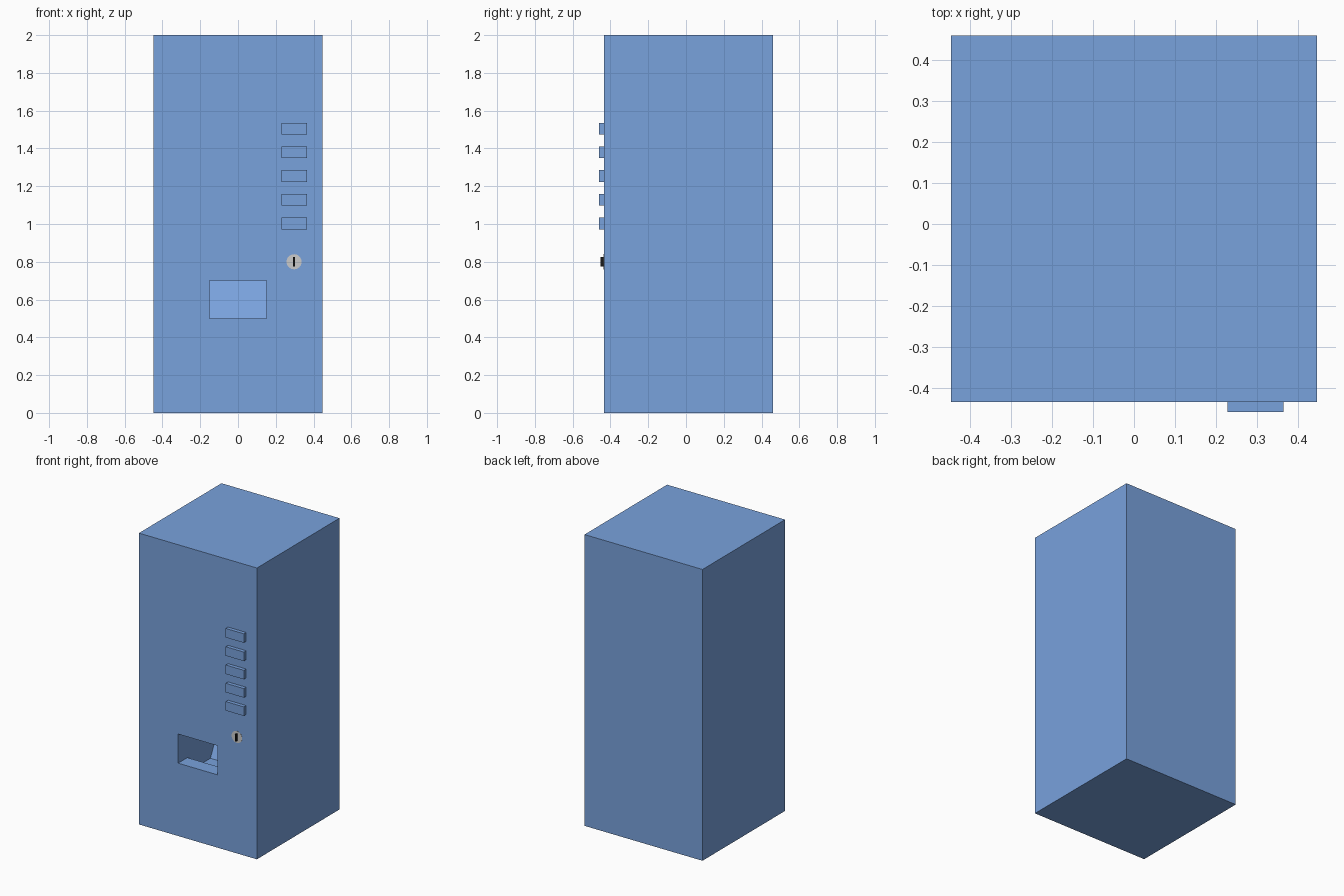
import bpy, bmesh, math

if "Cube" in bpy.data.objects:
    bpy.data.objects.remove(bpy.data.objects["Cube"])

FRONT, BACK, HALF, HEIGHT = -0.435, 0.461, 0.448, 2.0


def material(name, rgb):
    m = bpy.data.materials.new(name)
    m.diffuse_color = (*rgb, 1)
    m.use_nodes = True
    m.node_tree.nodes["Principled BSDF"].inputs["Base Color"].default_value = m.diffuse_color
    return m


BLUE = material("blue_paint", (0.19, 0.36, 0.72))
BLACK = material("black_slot", (0.01, 0.01, 0.01))


def finish(name, bm, mat=None):
    bmesh.ops.recalc_face_normals(bm, faces=bm.faces)
    me = bpy.data.meshes.new(name)
    bm.to_mesh(me)
    bm.free()
    if mat:
        me.materials.append(mat)
    ob = bpy.data.objects.new(name, me)
    bpy.context.collection.objects.link(ob)
    return ob


def extrude_x(name, profile, x0, x1, mat=None):
    """Extrude a (y, z) outline from x0 to x1."""
    bm = bmesh.new()
    face = bm.faces.new([bm.verts.new((x0, y, z)) for y, z in profile])
    ext = bmesh.ops.extrude_face_region(bm, geom=[face])["geom"]
    bmesh.ops.translate(bm, vec=(x1 - x0, 0, 0),
                        verts=[v for v in ext if isinstance(v, bmesh.types.BMVert)])
    return finish(name, bm, mat)


def box(name, x0, x1, y0, y1, z0, z1, mat=None):
    return extrude_x(name, [(y0, z0), (y1, z0), (y1, z1), (y0, z1)], x0, x1, mat)


# Cabinet
cabinet = box("cabinet", -HALF, HALF, FRONT, BACK, 0, HEIGHT, BLUE)

# Dispensing bay: lip, sunken tray and sloped chute
bay = [(FRONT - 0.1, 0.5), (FRONT + 0.1, 0.5), (FRONT + 0.1, 0.4),
       (FRONT + 0.35, 0.4), (FRONT + 0.5, 0.7), (FRONT - 0.1, 0.7)]
cutter = extrude_x("bay_cutter", bay, -0.15, 0.15, BLUE)
cutter.hide_render = True
cutter.hide_viewport = True
cut = cabinet.modifiers.new("bay", "BOOLEAN")
cut.object = cutter
cut.operation = "DIFFERENCE"
cut.solver = "EXACT"

# Selection buttons
for i in range(5):
    z = 1.003 + 0.1255 * i
    box(f"button_{i + 1}", 0.229, 0.366, -0.46, FRONT, z - 0.031, z + 0.031, BLUE)

# Coin plate, almost flush with the front
bm = bmesh.new()
bmesh.ops.create_circle(bm, cap_ends=True, radius=0.04, segments=32)
ext = bmesh.ops.extrude_face_region(bm, geom=list(bm.faces))["geom"]
bmesh.ops.translate(bm, vec=(0, 0, 0.002),
                    verts=[v for v in ext if isinstance(v, bmesh.types.BMVert)])
plate = finish("coin_plate", bm)
plate.rotation_euler = (math.pi / 2, 0, 0)
plate.location = (0.297, FRONT, 0.8)

# Coin slot
box("coin_slot", 0.292, 0.302, -0.452, FRONT, 0.776, 0.824, BLACK)
